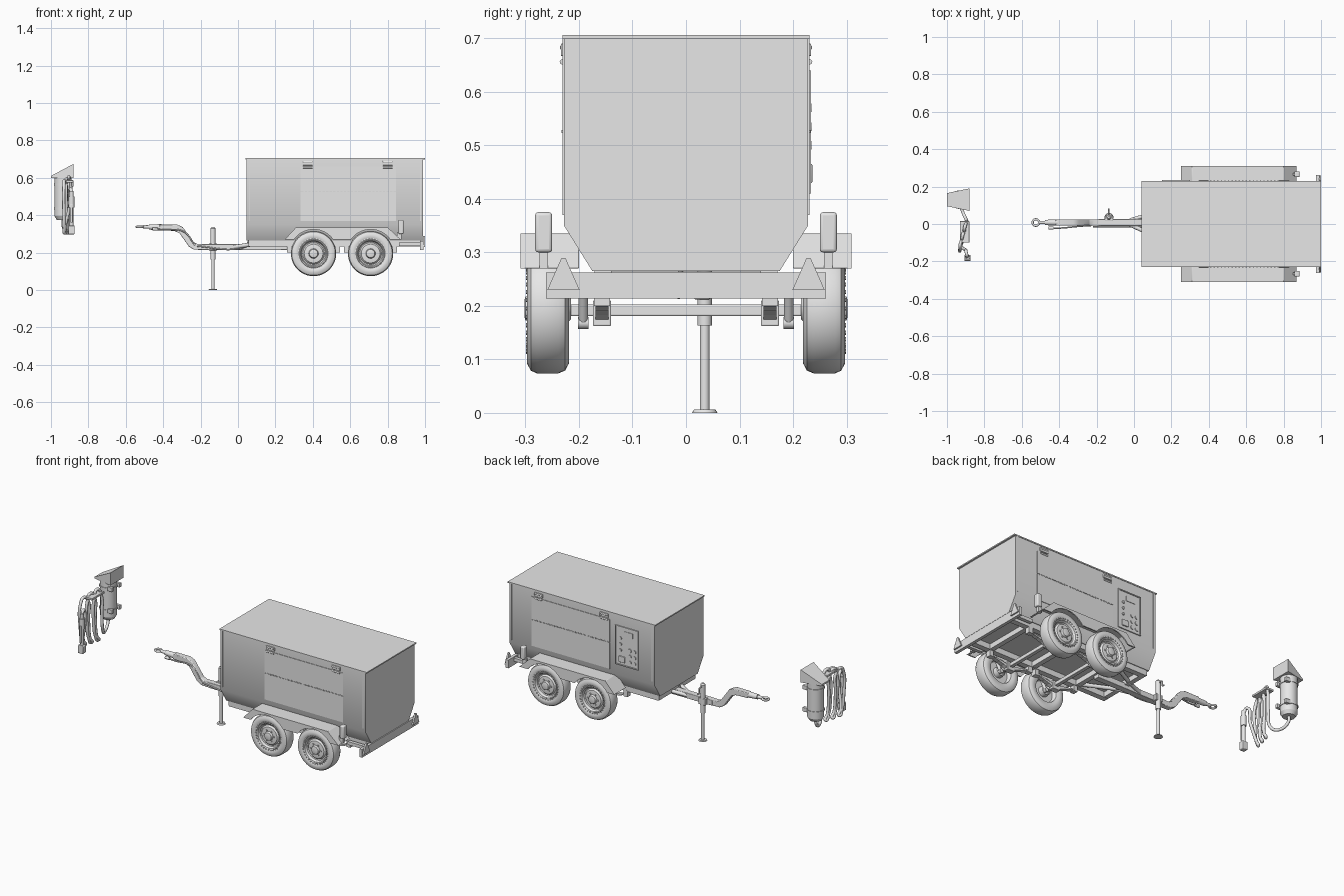
import bpy, bmesh, math
from mathutils import Vector

cube = bpy.data.objects.get("Cube")
if cube:
    bpy.data.objects.remove(cube, do_unlink=True)

grey = bpy.data.materials.new("plain_grey")
grey.use_nodes = True
grey.diffuse_color = (0.8, 0.8, 0.8, 1)
grey.node_tree.nodes["Principled BSDF"].inputs["Base Color"].default_value = (0.8, 0.8, 0.8, 1)
parts = []


def finish(name, bm, bevel=0.0):
    bmesh.ops.recalc_face_normals(bm, faces=bm.faces)
    me = bpy.data.meshes.new(name)
    bm.to_mesh(me)
    bm.free()
    me.materials.append(grey)
    ob = bpy.data.objects.new(name, me)
    bpy.context.collection.objects.link(ob)
    if bevel:
        mod = ob.modifiers.new("bevel", 'BEVEL')
        mod.width, mod.segments = bevel, 3
    parts.append(ob)
    return ob


def box(name, x, y, z, bevel=0.0):
    bm = bmesh.new()
    bmesh.ops.create_cube(bm, size=1)
    for v in bm.verts:
        for i, (a, b) in enumerate((x, y, z)):
            v.co[i] = (a + b) / 2 + v.co[i] * (b - a)
    return finish(name, bm, bevel)


def rod(name, a, b, r, r2=None, sides=24):
    a, b = Vector(a), Vector(b)
    bm = bmesh.new()
    bmesh.ops.create_cone(bm, cap_ends=True, segments=sides, radius1=r,
                          radius2=r if r2 is None else r2, depth=(b - a).length)
    turn = (b - a).to_track_quat('Z', 'Y').to_matrix()
    for v in bm.verts:
        v.co = turn @ v.co + (a + b) / 2
    return finish(name, bm)


def prism(name, pts, axis, lo, hi, bevel=0.0):
    """Extrude a profile along x (points are y, z) or y (points are x, z)."""
    bm = bmesh.new()
    place = (lambda p, d: (d, *p)) if axis == 'x' else (lambda p, d: (p[0], d, p[1]))
    ends = [[bm.verts.new(place(p, d)) for p in pts] for d in (lo, hi)]
    bm.faces.new(ends[0])
    bm.faces.new(ends[1][::-1])
    for i in range(len(pts)):
        j = (i + 1) % len(pts)
        bm.faces.new((ends[0][i], ends[0][j], ends[1][j], ends[1][i]))
    return finish(name, bm, bevel)


def tube(name, pts, r, smooth=True, cyclic=False):
    cu = bpy.data.curves.new(name, 'CURVE')
    cu.dimensions, cu.bevel_depth, cu.bevel_resolution = '3D', r, 4
    cu.use_fill_caps, cu.resolution_u = True, 8
    sp = cu.splines.new('BEZIER')
    sp.bezier_points.add(len(pts) - 1)
    for bp, p in zip(sp.bezier_points, pts):
        bp.co = p
        bp.handle_left_type = bp.handle_right_type = 'AUTO' if smooth else 'VECTOR'
    sp.use_cyclic_u = cyclic
    temp = bpy.data.objects.new(name, cu)
    bpy.context.collection.objects.link(temp)
    bpy.context.view_layer.update()
    bm = bmesh.new()
    bm.from_mesh(temp.to_mesh())
    bpy.data.objects.remove(temp, do_unlink=True)
    return finish(name, bm)


def lathe(name, profile, x, z, s, steps=48):
    """Spin a (distance outward, radius) profile round a sideways axle."""
    bm = bmesh.new()
    vs = [bm.verts.new((x, s * d, z + r)) for d, r in profile]
    es = [bm.edges.new(e) for e in zip(vs, vs[1:])]
    bmesh.ops.spin(bm, geom=vs + es, cent=(x, 0, z), axis=(0, 1, 0),
                   angle=math.tau, steps=steps)
    bmesh.ops.remove_doubles(bm, verts=bm.verts, dist=0.0002)
    return finish(name, bm)


# Housing with chamfered lower sides, lid and corner strips
prism("housing", [(-.228, .70), (-.228, .35), (-.175, .265), (.175, .265), (.228, .35), (.228, .70)],
      'x', .046, .99)
box("lid", (.04, 1.0), (-.231, .231), (.699, .706))
for s in (-1, 1):
    for x in (.058, .974):
        box("corner_strip", (x, x + .004), sorted((s * .226, s * .231)), (.37, .70))

    # Folding side door, its rivet row and hinges
    for z in ((.37, .524), (.528, .66)):
        box("door_panel", (.335, .845), sorted((s * .226, s * .231)), z)
    for i in range(26):
        x = .35 + i * .019
        box("door_rivet", (x, x + .007), sorted((s * .229, s * .2325)), (.523, .529))
    for x in (.372, .80):
        box("hinge_plate", (x - .027, x + .027), sorted((s * .226, s * .234)), (.667, .690), .002)
        for z in (.656, .683):
            rod("hinge_barrel", (x - .025, s * .231, z), (x + .025, s * .231, z), .005, sides=12)

# Control panel on the back
box("panel_back", (.15, .30), (.226, .2295), (.41, .64))
for x in (.15, .294):
    box("panel_frame_side", (x, x + .006), (.227, .234), (.41, .64))
for z in (.41, .634):
    box("panel_frame_rail", (.15, .30), (.227, .234), (z, z + .006))
box("display", (.185, .245), (.228, .232), (.585, .615))
box("breaker", (.235, .275), (.228, .236), (.43, .465), .002)
for i in range(3):
    for x in (.175, .205):
        rod("socket", (x, .228, .44 + i * .035), (x, .234, .44 + i * .035), .011, sides=16)
    rod("button", (.265, .228, .50 + i * .035), (.265, .235, .50 + i * .035), .008, sides=16)

# Wheels, fenders, springs and lamps on both sides
wheel_x, wheel_z, arch = (.404, .709), .195, .129
tyre = [(.225, .068), (.219, .085), (.219, .103), (.226, .116), (.238, .121), (.279, .121),
        (.290, .116), (.297, .103), (.297, .086), (.291, .076)]
rim = [(.291, .078), (.294, .075), (.292, .070), (.279, .064), (.277, .058), (.286, .050),
       (.288, .036), (.288, .026), (.300, .022), (.302, .016), (.302, .0001)]
inner = [(.225, .072), (.235, .066), (.25, .062), (.25, .03), (.222, .028), (.215, .02), (.215, .0001)]
top_line = [(.25, .27), (.31, .335), (.80, .335), (.87, .27)]
for s in (-1, 1):
    for x in wheel_x:
        lathe("tyre", tyre, x, wheel_z, s)
        lathe("rim", rim, x, wheel_z, s)
        lathe("rim_inside", inner, x, wheel_z, s, 32)
        for i in range(32):
            a = math.tau * i / 32
            cx, cz = x + .081 * math.cos(a), wheel_z + .081 * math.sin(a)
            rod("rim_stud", (cx, s * .294, cz), (cx, s * .299, cz), .004, sides=6)
        for i in range(6):
            a = math.tau * i / 6
            cx, cz = x + .032 * math.cos(a), wheel_z + .032 * math.sin(a)
            rod("wheel_nut", (cx, s * .286, cz), (cx, s * .293, cz), .005, sides=6)
        # Leaf spring under each rail
        for i in range(4):
            h, drop = .13 - i * .027, .007 * i
            prism("spring_leaf", [(x - h, .212 - drop), (x, .190 - drop), (x + h, .212 - drop),
                                  (x + h, .206 - drop), (x, .184 - drop), (x - h, .206 - drop)],
                  'y', s * .157 - .012, s * .157 + .012)
        box("spring_clamp", (x - .025, x + .025), (s * .157 - .017, s * .157 + .017), (.162, .21), .003)
        for dx in (-.13, .13):
            box("spring_hanger", (x + dx - .012, x + dx + .012), (s * .157 - .015, s * .157 + .015), (.20, .24))
        rod("damper", (x + .03, s * .192, .168), (x + .075, s * .192, .25), .009, sides=16)
        rod("damper_eye", (x + .03, s * .182, .168), (x + .03, s * .202, .168), .011, sides=16)

    sheet = top_line + [(x + (.012 if x < .5 else -.012) * (z < .3), z - .008 * (z > .3))
                        for x, z in reversed(top_line)]
    prism("fender_top", sheet, 'y', *sorted((s * .20, s * .309)), bevel=.002)
    skirt = list(top_line)
    start = math.asin((.27 - wheel_z) / arch)
    for x in reversed(wheel_x):
        for i in range(15):
            a = start + (math.pi - 2 * start) * i / 14
            skirt.append((x + arch * math.cos(a), wheel_z + arch * math.sin(a)))
    prism("fender_skirt", skirt, 'y', *sorted((s * .302, s * .309)))
    box("marker_lamp", (.857, .885), (s * .266 - .016, s * .266 + .016), (.30, .375), .006)
    box("lamp_bracket", (.85, .875), (s * .266 - .008, s * .266 + .008), (.27, .31))

    # Frame rail, bumper arm and rear reflector
    box("frame_rail", (.06, .975), (s * .155 - .016, s * .155 + .016), (.233, .266))
    box("bumper_arm", (.86, .985), (s * .20 - .01, s * .20 + .01), (.236, .255))
    prism("triangle_reflector", [(s * .229 - .03, .23), (s * .229 + .03, .23),
                                 (s * .229 + .004, .289), (s * .229 - .004, .289)], 'x', .99, 1.0)
    tube("drawbar_brace", [(-.02, s * .012 + .008, .23), (.08, s * .05, .245), (.27, s * .15, .25)],
         .011, smooth=False)

# Axles, cross members and bumper
for x in wheel_x:
    box("axle", (x - .011, x + .011), (-.225, .225), (.181, .203), .003)
for x in (.07, .26, .556, .84):
    box("cross_member", (x - .014, x + .014), (-.17, .17), (.235, .264))
box("bumper", (.974, .992), (-.262, .262), (.214, .262))

# Drawbar with raised neck, coupling and brake lever
box("drawbar", (-.19, .262), (-.010, .026), (.214, .246), .003)
prism("drawbar_neck", [(-.17, .214), (-.235, .216), (-.262, .232), (-.312, .303), (-.34, .316), (-.42, .32),
                       (-.42, .350), (-.325, .350), (-.295, .336), (-.238, .256), (-.215, .246), (-.17, .246)],
      'y', -.009, .025, .004)
rod("coupling_sleeve", (-.41, .008, .335), (-.475, .008, .337), .017, .014)
rod("coupling_shaft", (-.47, .008, .337), (-.508, .008, .338), .009)
tube("coupling_eye", [(-.525 + .017 * math.cos(i * math.tau / 8), .008 + .017 * math.sin(i * math.tau / 8), .338)
                      for i in range(8)], .006, cyclic=True)
tube("brake_lever", [(-.45, -.022, .325), (-.40, -.022, .322), (-.29, -.012, .312), (-.23, -.008, .24)], .004)
rod("brake_grip", (-.457, -.022, .326), (-.43, -.022, .325), .008, sides=12)
tube("cable", [(-.22, -.014, .235), (0, -.014, .22), (.04, -.014, .235), (.06, -.01, .27)], .004)

# Jack stand
jx, jy = -.134, .035
rod("jack_foot", (jx, jy, 0), (jx, jy, .006), .024, .020)
rod("jack_leg", (jx, jy, .004), (jx, jy, .19), .009)
rod("jack_sleeve", (jx, jy, .163), (jx, jy, .33), .0135)
rod("jack_cap", (jx, jy, .33), (jx, jy, .338), .0135, .007)
box("jack_clamp", (jx - .022, jx + .022), (.015, .045), (.212, .250), .003)
tube("jack_crank", [(jx, jy, .318), (jx, .066, .318), (jx, .07, .29), (jx, .082, .288)], .004)

# Separate canister with hood and straps
cx, cy = -.935, .13
rod("canister", (cx, cy, .395), (cx, cy, .61), .046, sides=32)
rod("canister_base", (cx, cy, .375), (cx, cy, .395), .034, .046, sides=32)
for z in (.43, .56):
    rod("canister_band", (cx, cy, z), (cx, cy, z + .010), .049, sides=32)
    for s in (-1, 1):
        box("mount_lug", (cx + .025, cx + .055), (cy + s * .035 - .009, cy + s * .035 + .009),
            (z - .006, z + .018), .002)
bm = bmesh.new()
low = [(-1.0, .095, .60), (-.88, .07, .60), (-.88, .19, .60), (-1.0, .165, .60)]
high = [(x, y, .674 if x > -.9 else .610) for x, y, _ in low]
lo_v, hi_v = [[bm.verts.new(p) for p in ring] for ring in (low, high)]
bm.faces.new(lo_v)
bm.faces.new(hi_v)
for i in range(4):
    j = (i + 1) % 4
    bm.faces.new((lo_v[i], lo_v[j], hi_v[j], hi_v[i]))
finish("canister_hood", bm)

# Looped hose ending in a long nozzle
path = [(cx, cy, .385), (cx, .125, .345), (-.92, .075, .318), (-.90, .03, .34)]
for i in range(3):
    y, x = .012 - i * .045, -.895 - .012 * i
    path += [(x, y, .45), (x, y - .004, .56), (x - .01, y - .03, .605 - .01 * i), (x - .012, y - .055, .56),
             (x - .012, y - .06, .42), (x - .01, y - .045, .335), (x - .006, y - .025, .305)]
    path.append((x - .006, y - .04, .335))
path += [(-.90, -.14, .45), (-.895, -.16, .54), (-.89, -.178, .52)]
tube("hose", path, .0085)
rod("nozzle_pipe", (-.89, -.18, .53), (-.89, -.18, .34), .010)
rod("nozzle_collar", (-.89, -.18, .50), (-.89, -.18, .44), .015, sides=16)
box("nozzle_head", (-.907, -.873), (-.197, -.165), (.298, .345), .004)
box("nozzle_trigger", (-.896, -.884), (-.198, -.192), (.36, .46), .002)
box("hose_clip", (-.93, -.88), (-.10, .015), (.575, .587), .002)

bpy.ops.object.select_all(action='DESELECT')
for ob in parts:
    ob.select_set(True)
bpy.context.view_layer.objects.active = parts[0]
bpy.ops.object.shade_smooth_by_angle(angle=math.radians(35))
